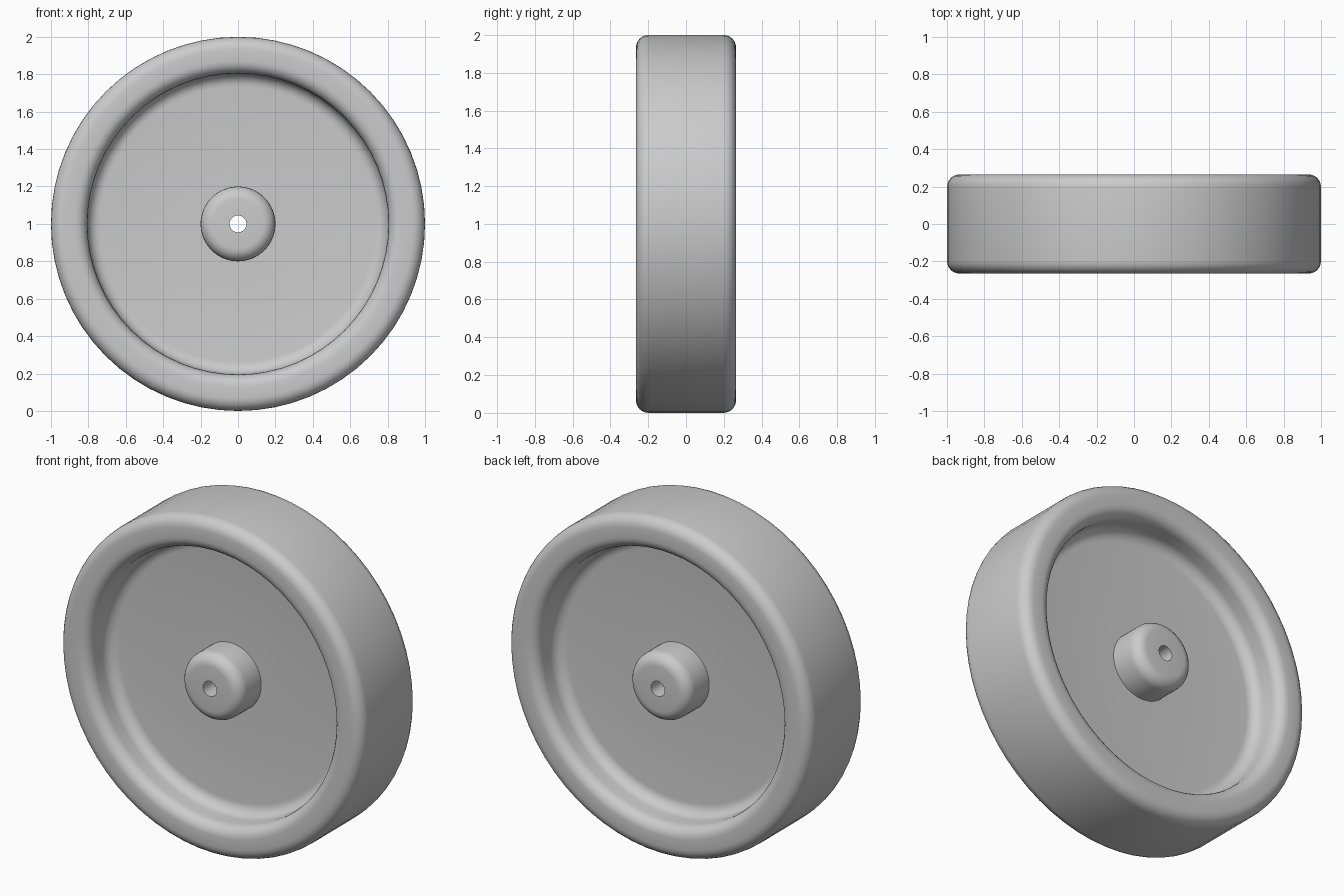
import bpy, bmesh, math
from mathutils import Vector

cube = bpy.data.objects.get("Cube")
if cube:
    bpy.data.objects.remove(cube, do_unlink=True)

OUTER, INNER, HUB, BORE = 1.0, 0.805, 0.2, 0.045   # radii
HALF, WEB, FILLET = 0.265, 0.067, 0.067            # half width, half web, rounding
SEGMENTS, ARC_STEPS = 64, 6


def arc(r, y, start, end):
    """Quarter-round of profile points (radius, y) about a centre."""
    angles = [math.radians(start + (end - start) * i / ARC_STEPS)
              for i in range(ARC_STEPS + 1)]
    return [(r + FILLET * math.cos(a), y + FILLET * math.sin(a)) for a in angles]


# Half profile: bore, hub, web, rim well, rim face, tread
face = HALF - FILLET
half = [(BORE, HALF)]
half += arc(HUB - FILLET, face, 90, 0)               # hub edge
half += [(HUB, WEB)]                                 # hub meets web
half += arc(INNER - FILLET, WEB + FILLET, -90, 0)    # hollow at rim foot
half += arc(INNER + FILLET, face, 180, 90)           # rim inner edge
half += arc(OUTER - FILLET, face, 90, 0)             # rim outer edge
profile = half + [(r, -y) for r, y in reversed(half)]

# Turn the closed profile about the axle
bm = bmesh.new()
verts = [bm.verts.new((r, y, 0)) for r, y in profile]
edges = [bm.edges.new((v, verts[(i + 1) % len(verts)])) for i, v in enumerate(verts)]
bmesh.ops.spin(bm, geom=verts + edges, cent=(0, 0, 0), axis=(0, 1, 0),
               angle=math.tau, steps=SEGMENTS, use_merge=True)
bmesh.ops.remove_doubles(bm, verts=bm.verts, dist=0.0005)
bmesh.ops.recalc_face_normals(bm, faces=bm.faces)
bmesh.ops.translate(bm, verts=bm.verts, vec=Vector((0, 0, OUTER)))
mesh = bpy.data.meshes.new("wheel")
bm.to_mesh(mesh)
bm.free()

wheel = bpy.data.objects.new("wheel", mesh)
bpy.context.collection.objects.link(wheel)

# Plain grey
grey = bpy.data.materials.new("light_grey")
grey.use_nodes = True
colour = (0.6, 0.6, 0.6, 1)
grey.diffuse_color = colour
grey.node_tree.nodes["Principled BSDF"].inputs["Base Color"].default_value = colour
mesh.materials.append(grey)

# Smooth rounds, sharp corners
bpy.ops.object.select_all(action="DESELECT")
wheel.select_set(True)
bpy.context.view_layer.objects.active = wheel
bpy.ops.object.shade_smooth_by_angle(angle=math.radians(35))
